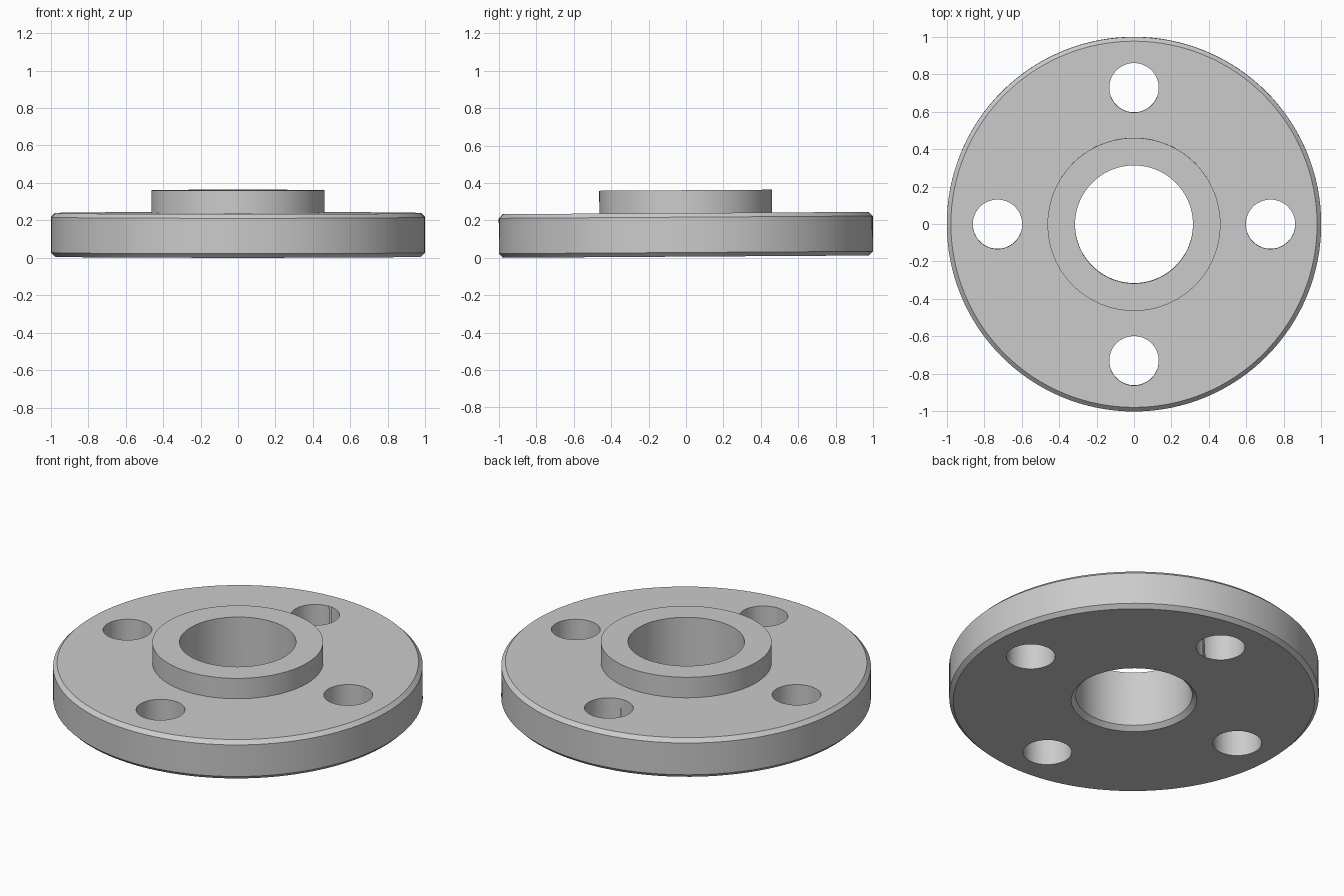
import bpy, bmesh
from math import tau, cos, sin, radians

cube = bpy.data.objects.get("Cube")
if cube:
    bpy.data.objects.remove(cube)

SEGMENTS = 128
TILT = 0.0062           # the part leans very slightly about x
LIFT = 0.0061           # keeps its lowest edge on the ground

steel = bpy.data.materials.new("light_grey_steel")
steel.use_nodes = True
steel.diffuse_color = (0.6, 0.6, 0.6, 1)
steel.node_tree.nodes["Principled BSDF"].inputs["Base Color"].default_value = (0.6, 0.6, 0.6, 1)


def lathe(name, profile):
    """Revolve a closed (radius, height) profile about z."""
    bm = bmesh.new()
    rings = [[bm.verts.new((r * cos(tau * i / SEGMENTS), r * sin(tau * i / SEGMENTS), z))
              for i in range(SEGMENTS)] for r, z in profile]
    for a, b in zip(rings, rings[1:] + rings[:1]):
        for i in range(SEGMENTS):
            j = (i + 1) % SEGMENTS
            bm.faces.new((a[i], a[j], b[j], b[i]))
    bmesh.ops.recalc_face_normals(bm, faces=bm.faces)
    mesh = bpy.data.meshes.new(name)
    bm.to_mesh(mesh)
    bm.free()
    obj = bpy.data.objects.new(name, mesh)
    bpy.context.collection.objects.link(obj)
    mesh.materials.append(steel)
    return obj


# Flange disc with raised hub, chamfered rim and chamfered bore entry
flange = lathe("pipe_flange", [
    (0.34, 0), (0.978, 0), (1, 0.022), (1, 0.211), (0.978, 0.233),
    (0.462, 0.233), (0.462, 0.355), (0.315, 0.355), (0.315, 0.025)])

# Four bolt holes
for i in range(4):
    angle = tau * i / 4
    bpy.ops.mesh.primitive_cylinder_add(
        vertices=64, radius=0.132, depth=1,
        location=(0.729 * cos(angle), 0.729 * sin(angle), 0.1))
    cutter = bpy.context.object
    cutter.name = "bolt_hole_cutter"
    cutter.data.materials.append(steel)
    bpy.context.view_layer.objects.active = flange
    hole = flange.modifiers.new("bolt_hole", 'BOOLEAN')
    hole.operation = 'DIFFERENCE'
    hole.solver = 'EXACT'
    hole.object = cutter
    bpy.ops.object.modifier_apply(modifier=hole.name)
    bpy.data.objects.remove(cutter)

# Smooth round walls, crisp edges
bpy.ops.object.select_all(action='DESELECT')
flange.select_set(True)
bpy.context.view_layer.objects.active = flange
bpy.ops.object.shade_smooth_by_angle(angle=radians(30))

flange.rotation_euler.x = TILT
flange.location.z = LIFT
